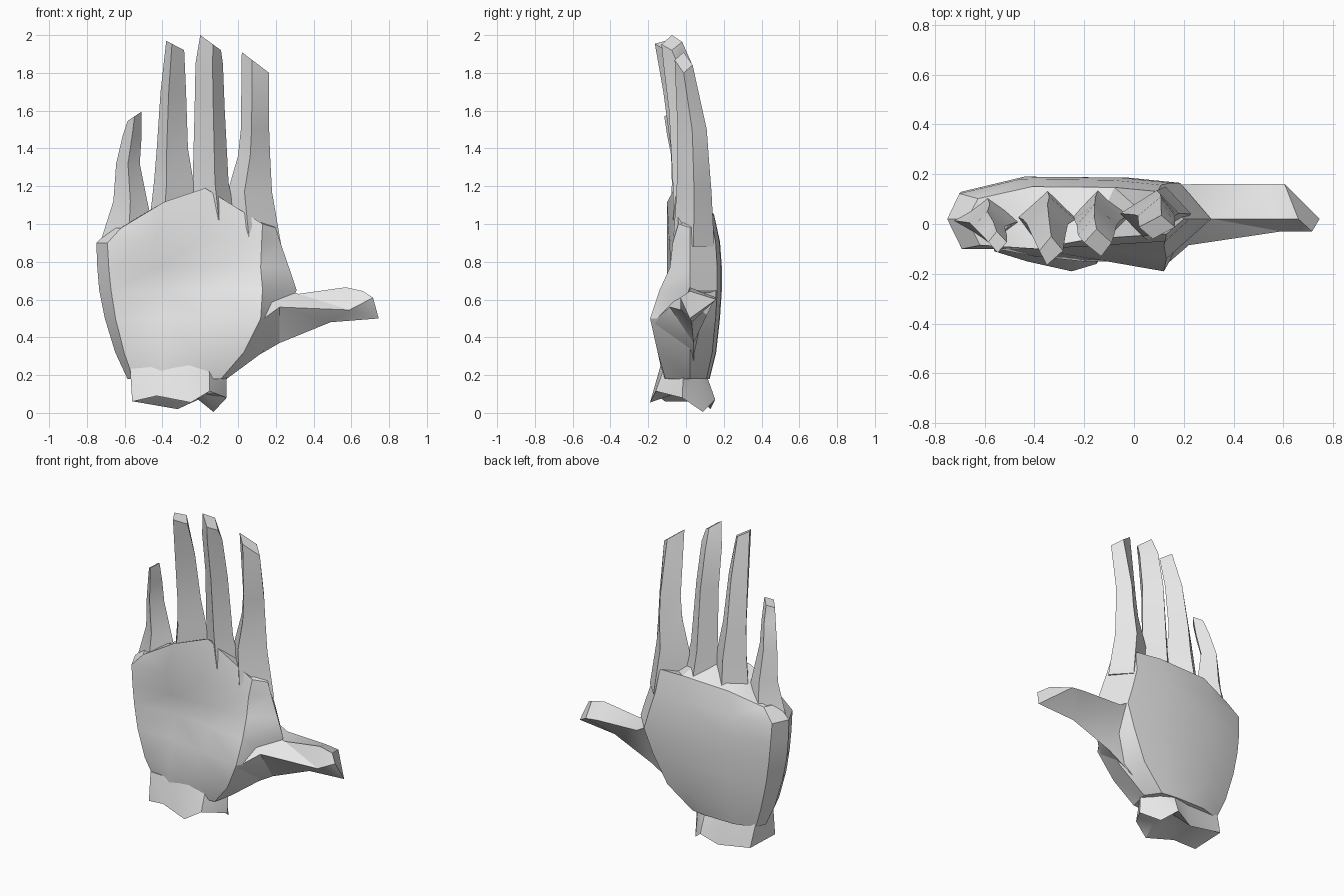
import bpy, bmesh, math

cube = bpy.data.objects.get("Cube")
if cube:
    bpy.data.objects.remove(cube, do_unlink=True)

grey = bpy.data.materials.new("light grey")
grey.use_nodes = True
grey.diffuse_color = (0.8, 0.8, 0.8, 1)
grey.node_tree.nodes["Principled BSDF"].inputs["Base Color"].default_value = (0.8, 0.8, 0.8, 1)


def loft(name, rings):
    """Skin a list of equal-length point rings and cap both ends."""
    bm = bmesh.new()
    loops = [[bm.verts.new(p) for p in ring] for ring in rings]
    n = len(loops[0])
    for a, b in zip(loops, loops[1:]):
        for i in range(n):
            j = (i + 1) % n
            bm.faces.new((a[i], a[j], b[j], b[i]))
    bm.faces.new(loops[0][::-1])
    bm.faces.new(loops[-1])
    bmesh.ops.triangulate(bm, faces=bm.faces[:])
    bmesh.ops.recalc_face_normals(bm, faces=bm.faces[:])
    mesh = bpy.data.meshes.new(name)
    bm.to_mesh(mesh)
    bm.free()
    mesh.materials.append(grey)
    obj = bpy.data.objects.new(name, mesh)
    bpy.context.collection.objects.link(obj)
    bpy.ops.object.select_all(action='DESELECT')
    obj.select_set(True)
    bpy.context.view_layer.objects.active = obj
    bpy.ops.object.shade_smooth_by_angle(angle=math.radians(30))


# Palm: z, outer x, thumb-side x, thumb-side corner x,
# front depths (outer, two middle, thumb side), back y, rise of the knuckle arch
palm_rows = [
    (0.18, -0.585, -0.06, -0.09, -0.06, -0.11, -0.12, -0.11, 0.125, 0),
    (0.32, -0.65, 0.13, 0.03, -0.09, -0.13, -0.15, -0.15, 0.16, 0),
    (0.50, -0.705, 0.24, 0.12, -0.10, -0.10, -0.14, -0.19, 0.18, 0),
    (0.65, -0.735, 0.31, 0.13, -0.10, -0.065, -0.10, -0.14, 0.19, 0),
    (0.77, -0.745, 0.27, 0.12, -0.10, -0.075, -0.08, -0.085, 0.19, 0),
    (0.90, -0.75, 0.225, 0.125, -0.10, -0.10, -0.09, -0.07, 0.18, 0.02),
    (0.98, -0.67, 0.20, 0.13, -0.085, -0.10, -0.06, -0.04, 0.15, 0.21),
]


def palm_ring(z, x0, x1, inner, f0, f1, f2, f3, back, arch):
    w = x1 - x0
    return [(x0, 0.02, z),
            (x0 + 0.06 * w, f0, z),
            (x0 + 0.32 * w, f1, z + 0.65 * arch),
            (x0 + 0.57 * w, f2, z + arch),
            (inner, f3, z + 0.1 * arch),
            (x1, 0.02, z),
            (x0 + 0.88 * w, back * 0.87, z + 0.3 * arch),
            (x0 + 0.68 * w, back * 0.98, z + 0.35 * arch),
            (x0 + 0.30 * w, back, z + 0.3 * arch),
            (x0 + 0.05 * w, back * 0.68, z)]


loft("palm", [palm_ring(*row) for row in palm_rows])

# Wrist stump with an uneven lower edge and a shallow hollow underneath
wrist_edge = [(-0.56, -0.11, 0.06), (-0.43, -0.15, 0.09), (-0.25, -0.19, 0.055),
              (-0.15, -0.16, 0.115), (-0.06, -0.02, 0.08), (-0.13, 0.09, 0.005),
              (-0.21, 0.155, 0.07), (-0.32, 0.13, 0.02), (-0.55, 0.13, 0.06)]
wrist_hollow = [(0.5 * x - 0.14, 0.4 * y, 0.10) for x, y, z in wrist_edge]
wrist_top = [(1.02 * x, 0.7 * y, 0.2 + max(0, -0.3 * y)) for x, y, z in wrist_edge]
loft("wrist", [wrist_hollow, wrist_edge, wrist_top])

# Thumb: top, back, bottom and front corner of each section
loft("thumb", [
    [(0.10, 0.02, 0.70), (0.10, 0.155, 0.70), (0.03, 0.04, 0.26), (0.11, -0.18, 0.48)],
    [(0.32, 0.02, 0.63), (0.24, 0.16, 0.62), (0.22, 0.04, 0.37), (0.22, -0.085, 0.56)],
    [(0.57, 0.02, 0.665), (0.52, 0.16, 0.61), (0.49, 0.03, 0.48), (0.59, -0.03, 0.545)],
    [(0.66, 0.02, 0.645), (0.605, 0.16, 0.60), (0.745, 0.02, 0.50), (0.715, -0.03, 0.61)],
])


def finger(name, front_ridge, back_ridge, tip_slope, rows):
    """Diamond sections of z, left x, right x, front y, back y; the tip falls to the right."""
    rings = []
    for z, x0, x1, front, back in rows:
        w = x1 - x0
        mid = (front + back) / 2
        slope = tip_slope if z == rows[-1][0] else 0
        rings.append([(x0, mid, z),
                      (x0 + front_ridge * w, front, z - front_ridge * slope),
                      (x1, mid, z - slope),
                      (x0 + back_ridge * w, back, z - back_ridge * slope)])
    loft(name, rings)


finger("index_finger", 0.38, 0.62, 0.11, [
    (0.88, -0.04, 0.23, -0.07, 0.15), (1.17, -0.055, 0.18, -0.05, 0.135),
    (1.36, 0.00, 0.17, -0.045, 0.12), (1.50, 0.015, 0.165, -0.045, 0.11),
    (1.91, 0.02, 0.165, -0.06, 0.035)])
finger("middle_finger", 0.62, 0.45, 0.08, [
    (1.02, -0.25, -0.01, -0.07, 0.14), (1.22, -0.24, -0.05, -0.07, 0.11),
    (1.60, -0.23, -0.07, -0.09, 0.08), (1.85, -0.225, -0.08, -0.12, 0.03),
    (2.00, -0.20, -0.09, -0.13, -0.02)])
finger("ring_finger", 0.32, 0.5, 0.05, [
    (1.00, -0.47, -0.23, -0.08, 0.14), (1.22, -0.445, -0.235, -0.075, 0.11),
    (1.40, -0.43, -0.265, -0.08, 0.08), (1.70, -0.41, -0.275, -0.12, 0.03),
    (1.97, -0.38, -0.285, -0.165, -0.05)])
finger("little_finger", 0.5, 0.45, -0.05, [
    (0.90, -0.73, -0.43, -0.09, 0.12), (1.12, -0.66, -0.48, -0.07, 0.08),
    (1.32, -0.645, -0.52, -0.07, 0.05), (1.47, -0.61, -0.51, -0.10, 0.01),
    (1.545, -0.585, -0.51, -0.115, -0.03)])
